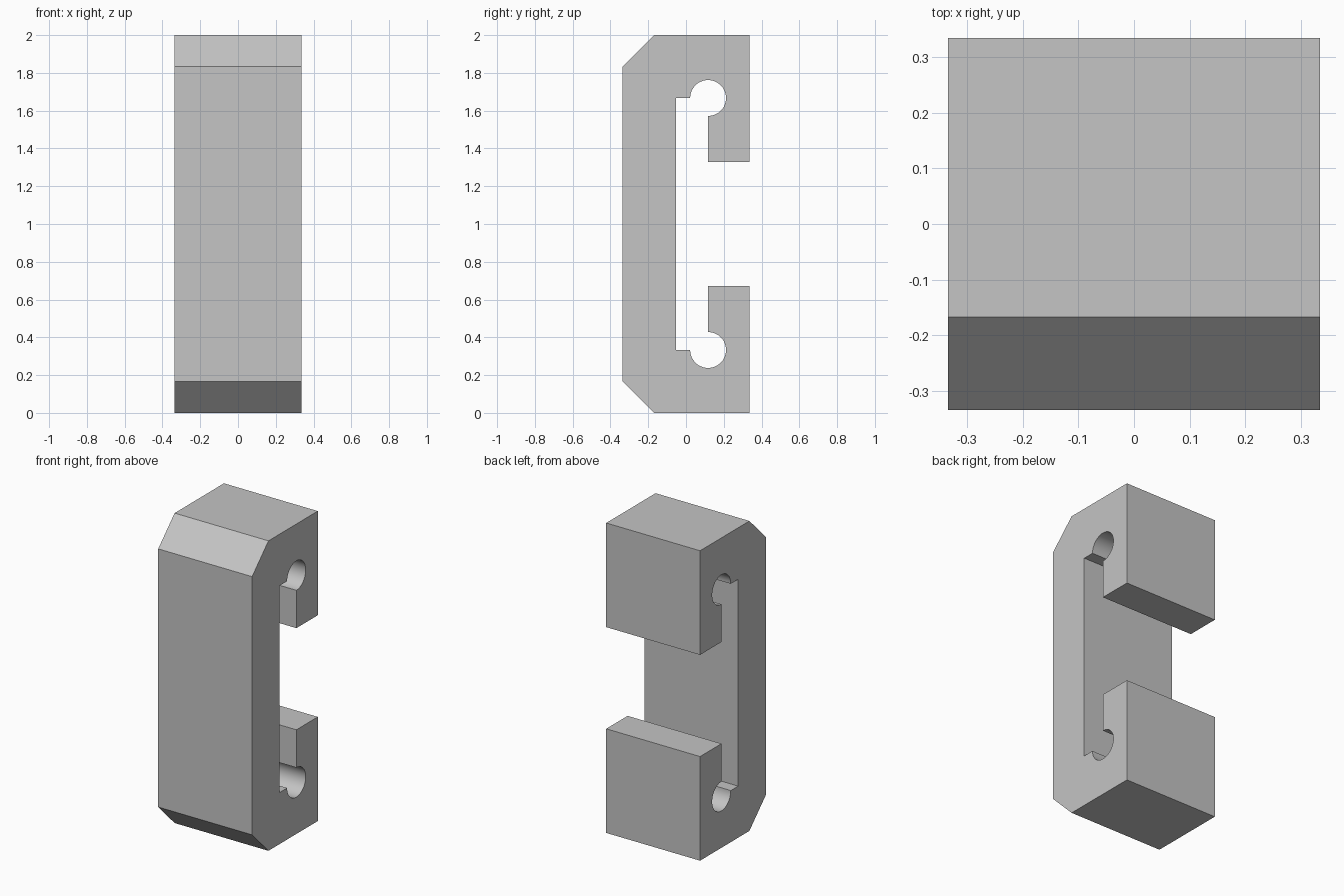
import bpy
import bmesh
from math import sin, cos, radians

cube = bpy.data.objects.get("Cube")
if cube:
    bpy.data.objects.remove(cube, do_unlink=True)

HALF = 0.335            # half of the width and depth
MID = 1.0               # height of the mirror line
HOLE_Y, HOLE_Z, HOLE_R = 0.117, 1.667, 0.095
ARC_STEPS = 36

# Upper half of the bracket outline (y, z), from the front wall to the slot wall
upper = [(-HALF, 1.833), (-0.168, 2.0), (HALF, 2.0), (HALF, 1.328), (HOLE_Y, 1.328)]
for i in range(ARC_STEPS + 1):
    a = radians(-90 + 270 * i / ARC_STEPS)
    upper.append((HOLE_Y + HOLE_R * cos(a), HOLE_Z + HOLE_R * sin(a)))
upper.append((-0.053, HOLE_Z))

# Mirror the outline to get the lower half
outline = upper + [(y, 2 * MID - z) for y, z in reversed(upper)]

# Extrude the outline across the width
bm = bmesh.new()
face = bm.faces.new([bm.verts.new((-HALF, y, z)) for y, z in outline])
result = bmesh.ops.extrude_face_region(bm, geom=[face], use_keep_orig=True)
moved = [v for v in result["geom"] if isinstance(v, bmesh.types.BMVert)]
bmesh.ops.translate(bm, verts=moved, vec=(2 * HALF, 0, 0))
bmesh.ops.recalc_face_normals(bm, faces=bm.faces)
mesh = bpy.data.meshes.new("slotted_bracket")
bm.to_mesh(mesh)
bm.free()

bracket = bpy.data.objects.new("slotted_bracket", mesh)
bpy.context.collection.objects.link(bracket)

# Plain grey material
grey = bpy.data.materials.new("light_grey")
grey.use_nodes = True
colour = (0.555, 0.555, 0.555, 1.0)
grey.diffuse_color = colour
for node in grey.node_tree.nodes:
    if node.type == "BSDF_PRINCIPLED":
        node.inputs["Base Color"].default_value = colour
mesh.materials.append(grey)

# Smooth the round holes, keep every corner sharp
bpy.ops.object.select_all(action="DESELECT")
bracket.select_set(True)
bpy.context.view_layer.objects.active = bracket
bpy.ops.object.shade_smooth_by_angle(angle=radians(30))
